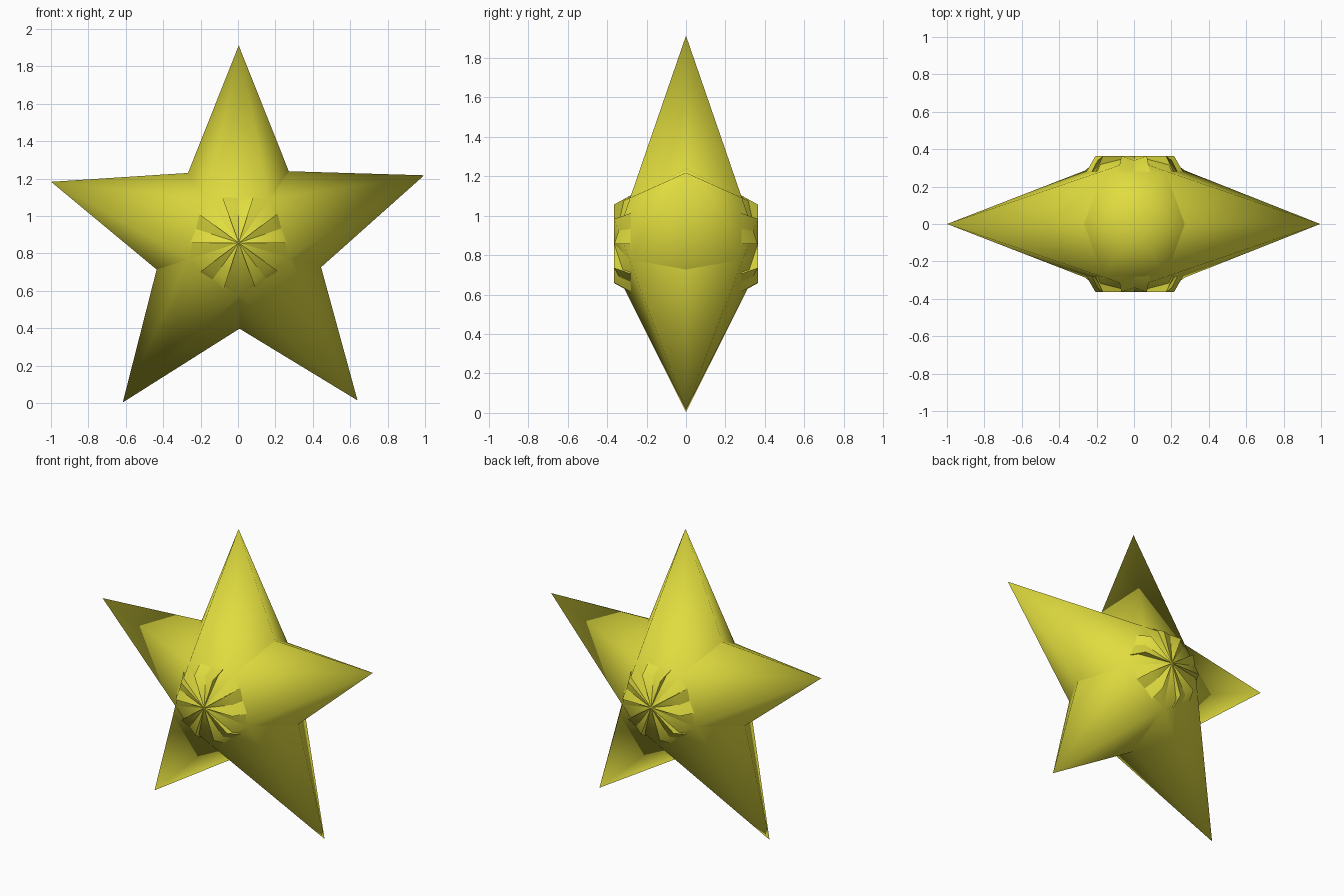
import bpy
import bmesh
from math import radians, sin, cos, tau
from mathutils import Matrix

cube = bpy.data.objects.get("Cube")
if cube:
    bpy.data.objects.remove(cube, do_unlink=True)

SIDES = 6
RADIUS = 0.42
LENGTH = 1.055
CENTRE = (0.004, 0, 0.857)

yellow = bpy.data.materials.new("star_yellow")
colour = (0.75, 0.72, 0.05, 1)
yellow.diffuse_color = colour
yellow.use_nodes = True
yellow.node_tree.nodes["Principled BSDF"].inputs["Base Color"].default_value = colour


def star_arm(name, degrees):
    """Six-sided cone whose base sits on the star centre, leaning in the xz plane."""
    bm = bmesh.new()
    tip = bm.verts.new((0, 0, LENGTH))
    ring = [bm.verts.new((RADIUS * cos(tau * i / SIDES), RADIUS * sin(tau * i / SIDES), 0))
            for i in range(SIDES)]
    for i in range(SIDES):
        bm.faces.new((ring[i], ring[(i + 1) % SIDES], tip))
    bm.faces.new(ring[::-1])
    mesh = bpy.data.meshes.new(name)
    bm.transform(Matrix.Translation(CENTRE) @ Matrix.Rotation(radians(degrees), 4, "Y"))
    bm.to_mesh(mesh)
    bm.free()
    mesh.materials.append(yellow)
    arm = bpy.data.objects.new(name, mesh)
    bpy.context.collection.objects.link(arm)
    return arm


# Five overlapping arms, slightly uneven around the centre
angles = {"top_arm": 0, "left_arm": 70, "right_arm": -72,
          "lower_left_arm": 143, "lower_right_arm": -144}
arms = [star_arm(name, angle) for name, angle in angles.items()]

# Soft cone sides with a crisp base rim
bpy.ops.object.select_all(action="DESELECT")
for arm in arms:
    arm.select_set(True)
bpy.context.view_layer.objects.active = arms[0]
bpy.ops.object.shade_smooth_by_angle(angle=radians(70))
